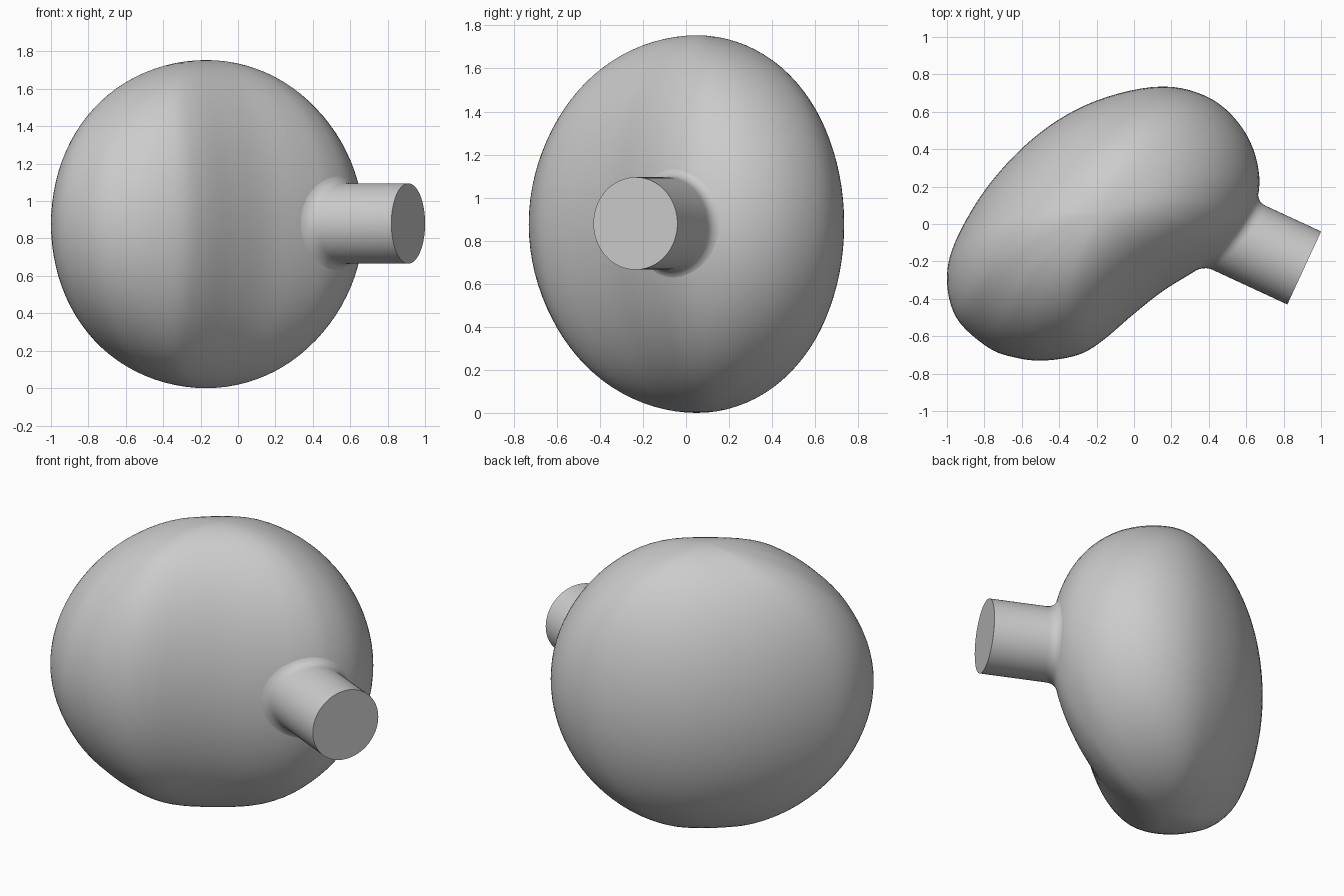
import bpy, bmesh, math
from mathutils import Vector
from mathutils.bvhtree import BVHTree

if "Cube" in bpy.data.objects:
    bpy.data.objects.remove(bpy.data.objects["Cube"])

grey = bpy.data.materials.new("plain_grey")
grey.use_nodes = True
grey.diffuse_color = (0.6, 0.6, 0.6, 1)
grey.node_tree.nodes["Principled BSDF"].inputs["Base Color"].default_value = (0.6, 0.6, 0.6, 1)


def skin(bm, rings):
    """Join neighbouring closed rings of points with quads."""
    loops = [[bm.verts.new(p) for p in ring] for ring in rings]
    for a, b in zip(loops, loops[1:]):
        for i in range(len(a)):
            j = (i + 1) % len(a)
            bm.faces.new((a[i], a[j], b[j], b[i]))
    return loops


def finish(bm, name):
    bmesh.ops.recalc_face_normals(bm, faces=bm.faces)
    mesh = bpy.data.meshes.new(name)
    bm.to_mesh(mesh)
    mesh.materials.append(grey)
    obj = bpy.data.objects.new(name, mesh)
    bpy.context.collection.objects.link(obj)
    bpy.ops.object.select_all(action="DESELECT")
    obj.select_set(True)
    bpy.context.view_layer.objects.active = obj
    bpy.ops.object.shade_smooth_by_angle(angle=math.radians(40))


def closed_spline(points, steps):
    """Closed Catmull-Rom curve through the points."""
    pts, out = [Vector(p) for p in points], []
    n = len(pts)
    for i in range(n):
        a, b, c, d = (pts[(i + k) % n] for k in (-1, 0, 1, 2))
        for s in range(steps):
            t = s / steps
            out.append(0.5 * (2 * b + (c - a) * t + (2 * a - 5 * b + 4 * c - d) * t * t
                              + (3 * b - a - 3 * c + d) * t ** 3))
    return out


# Bean body: widest horizontal section, shrunk along a bent spine towards the poles
section = closed_spline([
    (-.48, -.73), (-.3, -.7), (-.17, -.625), (0, -.48), (.16, -.355), (.36, -.23),
    (.52, -.11), (.63, .04), (.67, .25), (.6, .48), (.42, .665), (.15, .735),
    (-.2, .66), (-.5, .49), (-.76, .23), (-.94, -.06), (-1, -.28), (-.95, -.5),
    (-.78, -.66), (-.63, -.715)], 6)
half = 0.877
middle = Vector((-.17, .05))
bend_centre = middle + Vector((.54, -.84))
spine = middle - bend_centre
spine_radius, spine_angle = spine.length, math.atan2(spine.y, spine.x)


def shrunk(p, s):
    d = p - bend_centre
    turn = (math.atan2(d.y, d.x) - spine_angle + math.pi) % (2 * math.pi) - math.pi
    r = spine_radius + s * (d.length - spine_radius)
    a = spine_angle + s * turn
    return bend_centre + r * Vector((math.cos(a), math.sin(a)))


body = bmesh.new()
levels = 48
rings = []
for k in range(1, levels):
    lat = math.pi * (k / levels - 0.5)
    z = half + half * math.sin(lat)
    rings.append([(*shrunk(p, math.cos(lat)), z) for p in section])
loops = skin(body, rings)
for loop, z in ((loops[0], 0), (loops[-1], 2 * half)):
    pole = body.verts.new((*middle, z))
    for i in range(len(loop)):
        body.faces.new((loop[i], loop[(i + 1) % len(loop)], pole))
body.normal_update()
tree = BVHTree.FromBMesh(body)
finish(body, "bean_body")

# Round stem with a fillet that follows the body surface
axis = Vector((.907, -.42, 0)).normalized()
side = Vector((-axis.y, axis.x, 0))
up = Vector((0, 0, 1))
tip = Vector((.91, -.235, .88))
radius, fillet, sides, steps = .215, .055, 64, 6


def surface_point(out, r):
    start = tip + out * r
    hit = tree.ray_cast(start, -axis)[0]
    return hit if hit else start - axis * .4


columns = []
for i in range(sides):
    a = 2 * math.pi * i / sides
    out = side * math.cos(a) + up * math.sin(a)
    corner = surface_point(out, radius)
    foot = surface_point(out, radius + fillet) - axis * .003
    neck = corner + axis * fillet
    curve = [foot * (1 - t) ** 2 + corner * 2 * t * (1 - t) + neck * t * t
             for t in (k / steps for k in range(steps + 1))]
    columns.append(curve + [tip + out * radius])
stem = bmesh.new()
stem_loops = skin(stem, list(zip(*columns)))
stem.faces.new(stem_loops[-1])
finish(stem, "stem")
